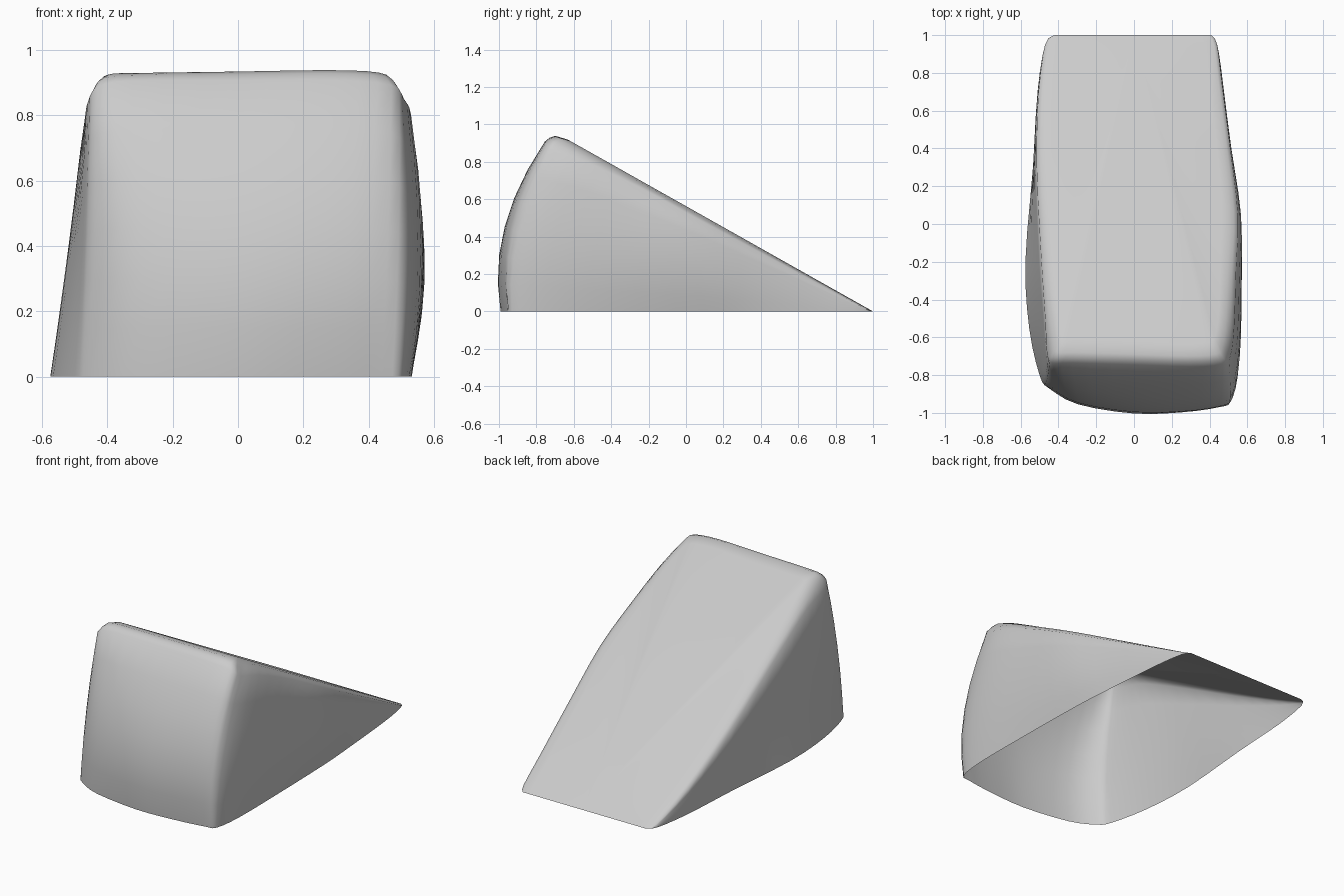
import bpy, bmesh
from mathutils import Vector

if "Cube" in bpy.data.objects:
    bpy.data.objects.remove(bpy.data.objects["Cube"])

# Outlines run back-left -> front -> back-right
base = [(-.42, 1), (-.47, .95), (-.51, .7), (-.535, .3), (-.575, -.2),
        (-.555, -.55), (-.50, -.8), (-.45, -.87), (-.3, -.945), (0, -.99),
        (.25, -.98), (.44, -.955), (.505, -.93), (.53, -.75), (.53, -.4),
        (.52, .1), (.50, .4), (.47, .75), (.44, .95), (.41, 1)]
middle = [(-.42, 1), (-.47, .95), (-.51, .7), (-.53, .3), (-.53, -.2),
          (-.505, -.52), (-.475, -.75), (-.44, -.84), (-.3, -.92), (0, -.965),
          (.27, -.965), (.46, -.94), (.525, -.89), (.56, -.7), (.57, -.35),
          (.565, .05), (.515, .4), (.47, .75), (.44, .95), (.41, 1)]
# Rim of the slope: x, y and drop below the slope plane
rim = [(-.42, 1, 0), (-.465, .95, .01), (-.505, .7, .02), (-.515, .3, .03),
       (-.49, -.2, .04), (-.47, -.5, .06), (-.46, -.69, .11), (-.43, -.735, .09),
       (-.33, -.735, .07), (0, -.745, .075), (.3, -.755, .08), (.47, -.745, .09),
       (.51, -.70, .11), (.53, -.55, .07), (.54, -.25, .04), (.55, .05, .035),
       (.51, .4, .025), (.465, .75, .015), (.44, .95, .01), (.41, 1, 0)]


def slope(y):
    return .563 * (1 - y)


def smooth_path(pts, steps=3):
    """Catmull-Rom curve through the points."""
    out = []
    for i in range(len(pts) - 1):
        a, b, c, d = (pts[max(i - 1, 0)], pts[i], pts[i + 1], pts[min(i + 2, len(pts) - 1)])
        for k in range(steps):
            t = k / steps
            out.append(b + .5 * t * ((c - a) + t * (2 * a - 5 * b + 4 * c - d)
                                     + t * t * (3 * (b - c) + d - a)))
    return out + [pts[-1]]


R = [Vector((x, y, slope(y) - d)) for x, y, d in rim]
M = [Vector((x, y, r.z / 2)) for (x, y), r in zip(middle, R)]
B = [Vector((x, y, 0)) for x, y in base]
B, M, R = smooth_path(B), smooth_path(M), smooth_path(R)
for p in B + M + R:
    p.y = min(p.y, 1)
    p.z = max(p.z, 0)

# Side and front walls: parabola from base through middle to rim
rings = []
for k in range(7):
    t = k / 6
    rings.append([b * (1 - 2 * t) * (1 - t) + m * 4 * t * (1 - t) + r * t * (2 * t - 1)
                  for b, m, r in zip(B, M, R)])
# Rounded edge rolling over onto the flat slope
for sx, sy, f in ((.96, .985, .55), (.92, .968, .22), (.85, .93, 0)):
    ring = []
    for r in R:
        y = 1 - (1 - r.y) * sy
        ring.append(Vector((r.x * sx, y, slope(y) - f * (slope(r.y) - r.z))))
    rings.append(ring)

bm = bmesh.new()
rows = [[bm.verts.new(p) for p in ring] for ring in rings]
for lo, hi in zip(rows, rows[1:]):
    for i in range(len(lo) - 1):
        bm.faces.new((lo[i], lo[i + 1], hi[i + 1], hi[i]))
# Flat slope, fanned from the middle of the back edge
tip = bm.verts.new((0, 1, 0))
for a, b in zip(rows[-1], rows[-1][1:]):
    bm.faces.new((a, b, tip))
bmesh.ops.remove_doubles(bm, verts=bm.verts, dist=.0005)
for f in bm.faces:
    f.smooth = True
mesh = bpy.data.meshes.new("wedge_shell")
bm.to_mesh(mesh)
bm.free()
bpy.context.collection.objects.link(bpy.data.objects.new("wedge_shell", mesh))
